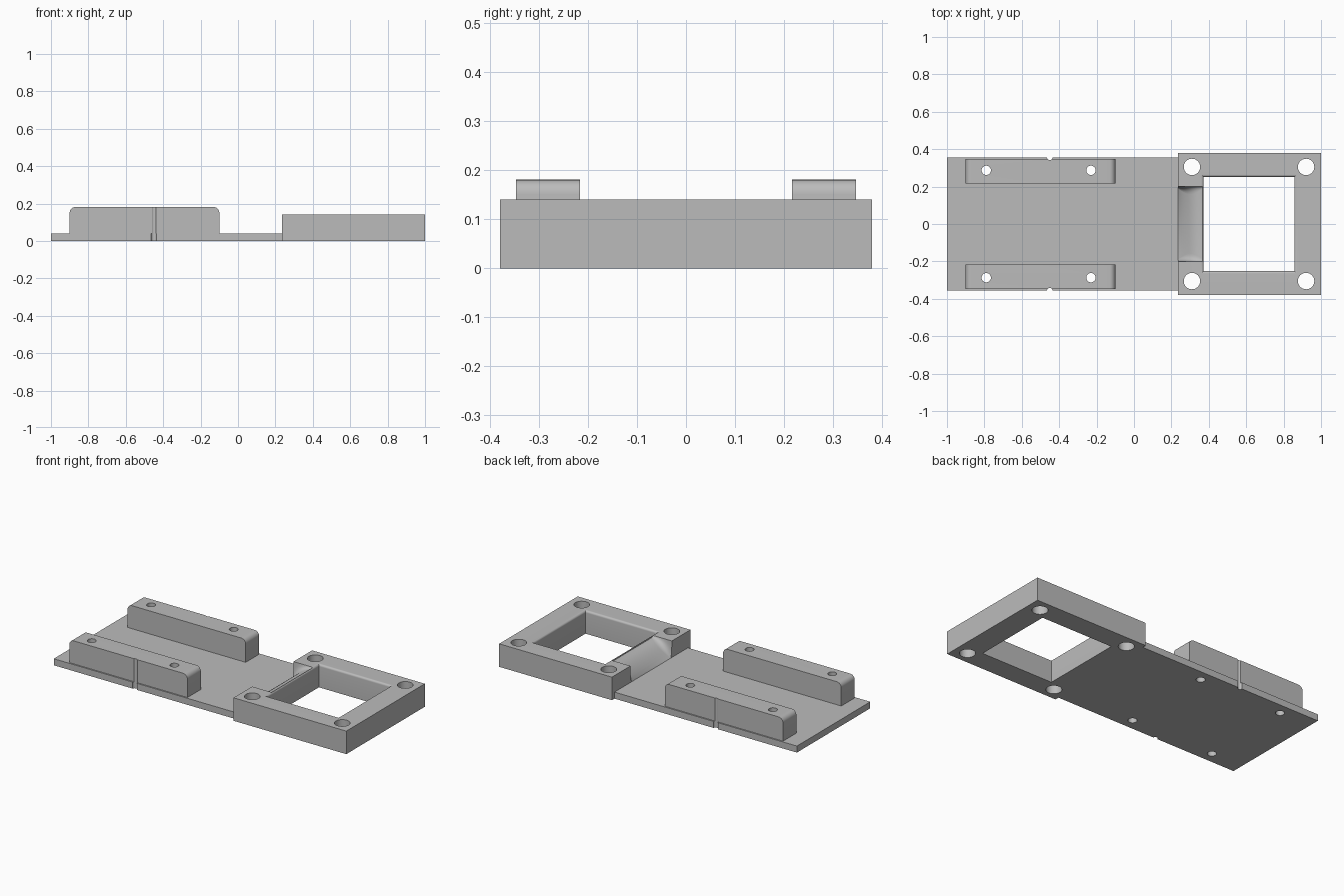
import bpy
import bmesh
from math import sin, cos, pi, radians

if "Cube" in bpy.data.objects:
    bpy.data.objects.remove(bpy.data.objects["Cube"], do_unlink=True)

grey = bpy.data.materials.new("plain_grey")
grey.use_nodes = True
colour = (0.5, 0.5, 0.5, 1)
grey.diffuse_color = colour
grey.node_tree.nodes["Principled BSDF"].inputs["Base Color"].default_value = colour


def loft(name, rings):
    """Closed solid skinned through matching rings of points."""
    bm = bmesh.new()
    loops = [[bm.verts.new(p) for p in ring] for ring in rings]
    n = len(loops[0])
    for a, b in zip(loops, loops[1:]):
        for i in range(n):
            j = (i + 1) % n
            bm.faces.new((a[i], a[j], b[j], b[i]))
    bm.faces.new(loops[0])
    bm.faces.new(loops[-1])
    bmesh.ops.recalc_face_normals(bm, faces=bm.faces)
    mesh = bpy.data.meshes.new(name)
    bm.to_mesh(mesh)
    bm.free()
    mesh.materials.append(grey)
    obj = bpy.data.objects.new(name, mesh)
    bpy.context.collection.objects.link(obj)
    return obj


def rect(x0, x1, y, z):
    return [(x0, -y, z), (x1, -y, z), (x1, y, z), (x0, y, z)]


def drill(x, y, r):
    ring = [(x + r * cos(a * pi / 16), y + r * sin(a * pi / 16)) for a in range(32)]
    return loft("drill", [[(px, py, z) for px, py in ring] for z in (-0.1, 0.3)])


def cut(obj, cutters):
    """Subtract the cutters, then smooth the rounded surfaces."""
    bpy.ops.object.select_all(action="DESELECT")
    bpy.context.view_layer.objects.active = obj
    obj.select_set(True)
    for cutter in cutters:
        mod = obj.modifiers.new("cut", "BOOLEAN")
        mod.operation = "DIFFERENCE"
        mod.solver = "EXACT"
        mod.object = cutter
        bpy.ops.object.modifier_apply(modifier=mod.name)
        bpy.data.objects.remove(cutter, do_unlink=True)
    bpy.ops.object.shade_smooth_by_angle(angle=radians(30))


SIDES = (-1, 1)
PLATE_TOP, FRAME_TOP, RAIL_TOP = 0.04, 0.141, 0.181
STEP = 0.236


def rail_cutters(y_sides):
    tools = []
    for s in y_sides:
        tools += [drill(x, s * 0.287, 0.025) for x in (-0.79, -0.23)]
        tools.append(drill(-0.45, s * 0.357, 0.015))
    return tools


# Base plate
plate = loft("base_plate", [rect(-1, STEP, 0.355, z) for z in (0, PLATE_TOP)])
cut(plate, rail_cutters(SIDES))

# Side rails with rounded top ends
R = 0.03
outline = [(-0.9, PLATE_TOP), (-0.1, PLATE_TOP)]
for cx, start in ((-0.1 - R, 0), (-0.9 + R, pi / 2)):
    for i in range(9):
        a = start + i * pi / 16
        outline.append((cx + R * cos(a), RAIL_TOP - R + R * sin(a)))
for s, label in zip(SIDES, ("front", "back")):
    rail = loft(label + "_rail", [[(x, s * y, z) for x, z in outline] for y in (0.217, 0.347)])
    cut(rail, rail_cutters([s]))

# Square frame
frame = loft("square_frame", [rect(STEP, 1, 0.38, z) for z in (0, FRAME_TOP)])

# Window with a rounded upper rim
F = 0.013
rings = [rect(0.372, 0.857, 0.252, -0.1)]
for i in range(7):
    a = i * pi / 12
    g = F * (1 - cos(a))
    rings.append(rect(0.372 - g, 0.857 + g, 0.252 + g, FRAME_TOP - F + F * sin(a)))
g = F
rings.append(rect(0.372 - g, 0.857 + g, 0.252 + g, 0.3))
window = loft("window_cutter", rings)

# Sloped cable passage with hollow ends
sections = []
for i in range(-1, 13):
    t = max(i, 0) / 12
    x = STEP - 0.03 if i < 0 else STEP + 0.13 * t
    floor = PLATE_TOP + 0.09 * sin(t * pi / 2)
    inset = 0.012 + 0.03 * sin(pi * t)
    wall = [(0.2, 0.25), (0.2, FRAME_TOP)]
    for k in range(1, 6):
        a = k * pi / 10
        wall.append((0.2 - inset * (1 - cos(a)), FRAME_TOP - (FRAME_TOP - floor) * sin(a)))
    ring = [(x, y, z) for y, z in wall] + [(x, -y, z) for y, z in reversed(wall)]
    sections.append(ring)
passage = loft("passage_cutter", sections)

corner_holes = [drill(x, s * 0.305, 0.044) for x in (0.31, 0.92) for s in SIDES]
cut(frame, [window, passage] + corner_holes)
